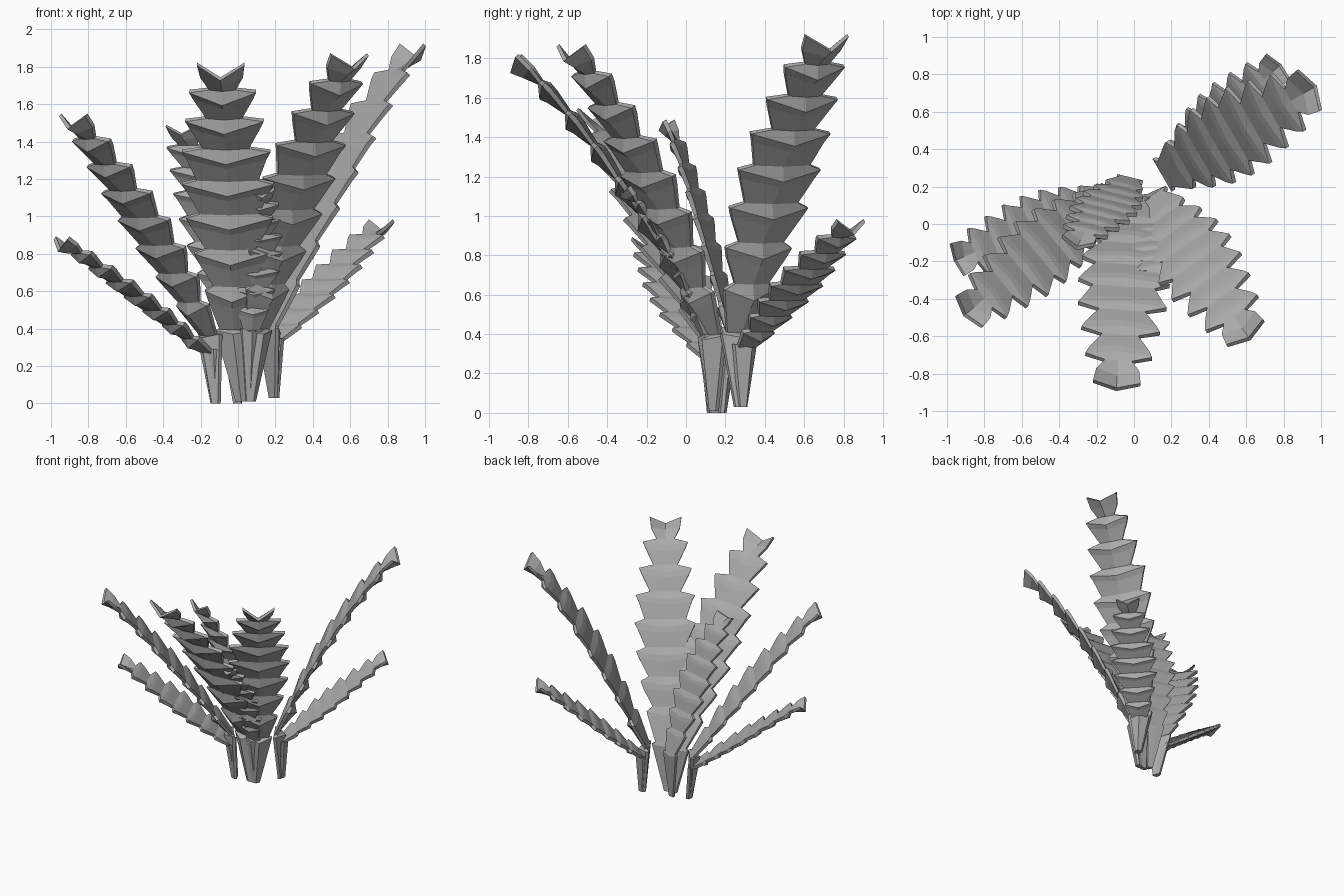
import bpy, bmesh, math
from mathutils import Vector

if "Cube" in bpy.data.objects:
    bpy.data.objects.remove(bpy.data.objects["Cube"])

grey = bpy.data.materials.new("leaf_grey")
grey.diffuse_color = (0.41, 0.41, 0.41, 1)
grey.use_nodes = True
grey.node_tree.nodes["Principled BSDF"].inputs["Base Color"].default_value = grey.diffuse_color

# relative half widths of the flared leaflet rows, from base to tip
FLARE = (.42, .6, .8, .95, 1, .97, .86, .73, .52)


def frond(name, base, elbow, tip, width, arch=(.4, .6), side=None):
    """Frond with an upright stalk, then nine flared, keeled leaflets on an
    arch that ends in a folded fan."""
    base, elbow, tip = Vector(base), Vector(elbow), Vector(tip)
    lean = tip - elbow
    height, lean.z = lean.z, 0
    ctrl = elbow + lean * arch[0] + Vector((0, 0, height * arch[1]))
    S = Vector(side) if side else Vector((-lean.y, lean.x, 0)).normalized()
    pitch = 1 / 8
    step = pitch * ((ctrl - elbow).length + (tip - ctrl).length)
    bm = bmesh.new()
    rings = []

    def ring(p, T, half, keel, edge, sweep=0.0, drop=0.0, shift=0.0):
        N = T.cross(S).normalized()          # outer / lower side
        if N.dot(lean) < 0:
            N = -N
        p = p + N * shift
        c = p + N * drop
        e = p + T * sweep
        pts = (e - S * half, c, e + S * half,
               e + S * half + N * edge, c + N * keel, e - S * half + N * edge)
        rings.append([bm.verts.new(q) for q in pts])

    def at(t):
        p = elbow * (1 - t) ** 2 + ctrl * 2 * t * (1 - t) + tip * t * t
        return p, ((ctrl - elbow) * (1 - t) + (tip - ctrl) * t).normalized()

    k = width / .23
    up = Vector((0, 0, 1))
    ring(base, up, .03 * k, .04, .02)
    ring(elbow, up, FLARE[0] * width, .085 * k, .022, .02)
    p, T = at(.02)
    ring(p, T, FLARE[0] * width * .75, .03, .02)
    for i, f in enumerate(FLARE):
        if i == 0:
            continue
        t = pitch * i
        if i == len(FLARE) - 1:
            # folded fan at the tip
            ring(*at(t - pitch * .3), f * width * .9, .03, .022, 0, .045 * k)
            ring(*at(t), f * width, .025, .022, .03 * k, .075 * k)
            continue
        # flared row with a blunt end, then a quick step back to the neck
        ring(*at(t - pitch * .2), f * width * .9, .068 * k, .025, .12 * step)
        ring(*at(t), f * width, .085 * k, .025, .15 * step)
        neck = f * width * (.68 if i < 5 else .52 - .06 * (i - 5))
        ring(*at(t + pitch * .3), neck, .03 * k, .02, shift=.012 * k)
    for a, b in zip(rings, rings[1:]):
        for j in range(6):
            n = (j + 1) % 6
            bm.faces.new((a[j], a[n], b[n], b[j]))
    for r in (rings[0], rings[-1]):          # end caps, split at the keel
        bm.faces.new((r[0], r[1], r[4], r[5]))
        bm.faces.new((r[1], r[2], r[3], r[4]))
    bmesh.ops.recalc_face_normals(bm, faces=bm.faces)
    mesh = bpy.data.meshes.new(name)
    bm.to_mesh(mesh)
    bm.free()
    mesh.materials.append(grey)
    bpy.context.collection.objects.link(bpy.data.objects.new(name, mesh))


LOW = (.46, .5)
# tall outer fronds
frond("front_frond", (.02, .15, .01), (-.02, .15, .37), (-.09, -.82, 1.8), .245)
frond("front_right_frond", (.06, .15, .01), (.09, .15, .37), (.58, -.56, 1.85), .23)
frond("back_right_frond", (.18, .27, .03), (.15, .26, .38), (.91, .7, 1.9), .24)
frond("left_frond", (-.11, .14, 0), (-.14, .15, .35), (-.86, -.45, 1.53), .21, (.45, .55))
# low spreading fronds
frond("low_right_frond", (.19, .28, .03), (.18, .29, .33), (.75, .82, .97), .18, LOW)
frond("low_left_frond", (-.11, .15, 0), (-.14, .15, .27), (-.92, -.18, .88), .18, LOW)
# upright inner fronds
frond("inner_left_frond", (0, .2, 0), (-.02, .25, .36), (-.29, -.07, 1.47), .17,
      side=(.97, -.24, 0))
frond("inner_front_frond", (.06, .16, .01), (.07, .11, .38), (.12, -.28, 1.14), .14)
